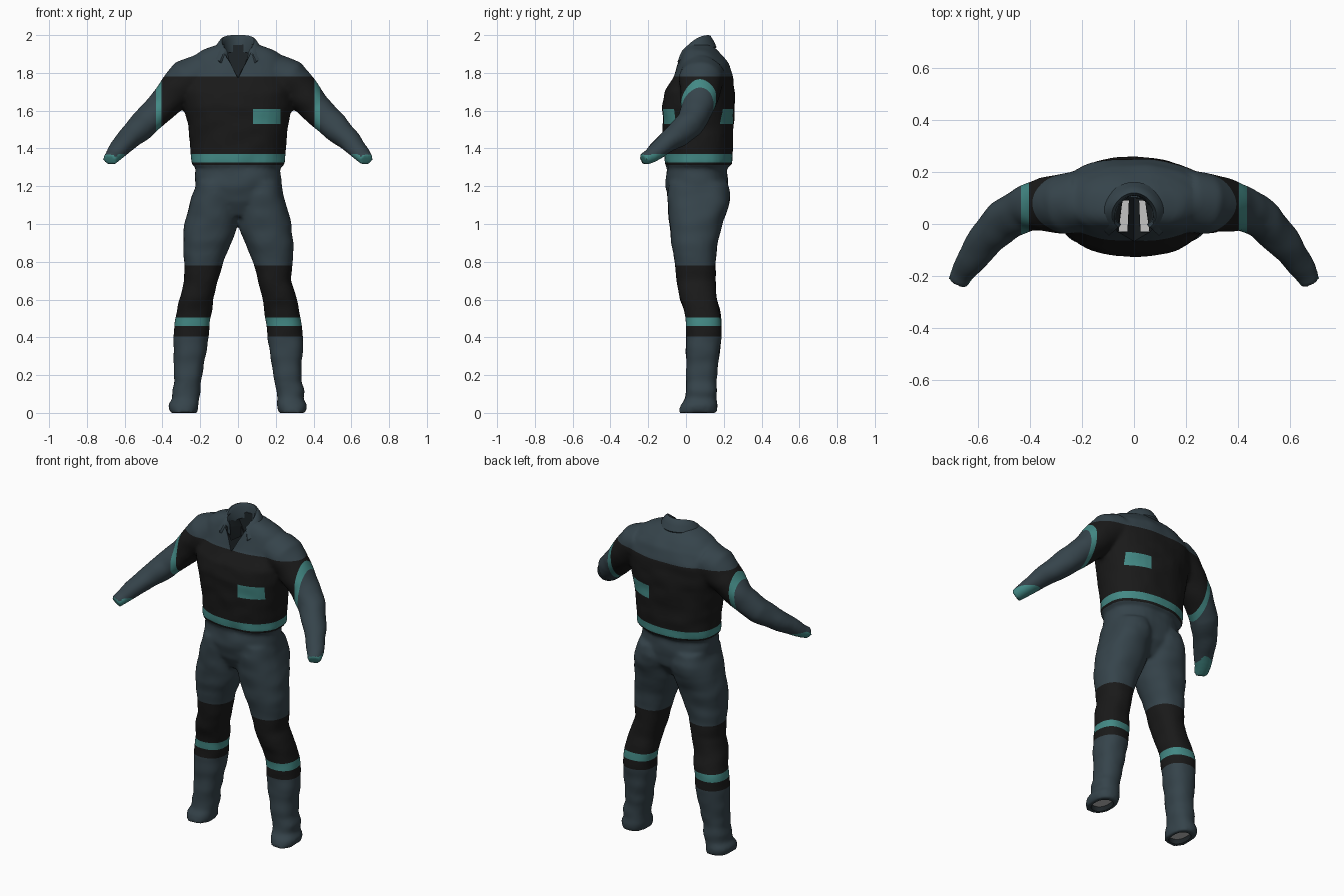
import bpy, bmesh, math
from mathutils import Vector, noise

if "Cube" in bpy.data.objects:
    bpy.data.objects.remove(bpy.data.objects["Cube"], do_unlink=True)


def make_material(name, rgb):
    mat = bpy.data.materials.new(name)
    mat.use_nodes = True
    color = (*rgb, 1)
    mat.diffuse_color = color
    bsdf = next(n for n in mat.node_tree.nodes if n.type == 'BSDF_PRINCIPLED')
    bsdf.inputs["Base Color"].default_value = color
    bsdf.inputs["Roughness"].default_value = .8
    return mat


SLATE, BLACK, TEAL, LINING, PALE = range(5)
materials = [
    make_material("slate cloth", (.036, .057, .070)),
    make_material("black cloth", (.010, .010, .010)),
    make_material("teal stripe", (.056, .25, .235)),
    make_material("dark lining", (.013, .018, .021)),
    make_material("pale lining", (.55, .55, .55)),
]


def new_object(name, bm):
    bmesh.ops.recalc_face_normals(bm, faces=bm.faces)
    mesh = bpy.data.meshes.new(name)
    bm.to_mesh(mesh)
    bm.free()
    obj = bpy.data.objects.new(name, mesh)
    bpy.context.collection.objects.link(obj)
    for mat in materials:
        mesh.materials.append(mat)
    return obj


def smooth(obj, angle):
    bpy.ops.object.select_all(action='DESELECT')
    obj.select_set(True)
    bpy.context.view_layer.objects.active = obj
    bpy.ops.object.shade_smooth_by_angle(angle=math.radians(angle))


def oval(center, u, v, power=2.3, sides=32):
    """Rounded cross-section spanned by the half axes u and v."""
    points = []
    for i in range(sides):
        a = math.tau * i / sides
        c, s = (math.copysign(abs(f) ** (2 / power), f) for f in (math.cos(a), math.sin(a)))
        points.append(center + u * c + v * s)
    return points


def loft(bm, rings):
    """Skin closed rings and cap both ends."""
    loops = [[bm.verts.new(p) for p in ring] for ring in rings]
    n = len(loops[0])
    for a, b in zip(loops, loops[1:]):
        for i in range(n):
            j = (i + 1) % n
            bm.faces.new((a[i], a[j], b[j], b[i]))
    return [bm.faces.new(loops[0]), bm.faces.new(loops[-1])]


def level_ring(z, x0, x1, y0, y1):
    return oval(Vector(((x0 + x1) / 2, (y0 + y1) / 2, z)),
                Vector(((x1 - x0) / 2, 0, 0)), Vector((0, (y1 - y0) / 2, 0)))


# height, half width, front, back
torso = [
    (1.04, .14, -.05, .15), (1.12, .21, -.09, .21), (1.2, .23, -.11, .225),
    (1.26, .23, -.105, .22), (1.3, .225, -.1, .215), (1.312, .25, -.11, .243),
    (1.37, .25, -.115, .247), (1.5, .262, -.122, .252), (1.62, .285, -.127, .257),
    (1.7, .3, -.113, .258), (1.78, .3, -.066, .252), (1.85, .27, -.045, .225),
    (1.89, .235, -.035, .195), (1.92, .19, -.02, .165), (1.95, .11, .0, .13),
]
# height, inner side, outer side, front, back
leg = [
    (0, .215, .36, -.04, .165), (.04, .21, .368, -.03, .168), (.075, .208, .345, -.005, .16),
    (.12, .2, .352, -.003, .165), (.17, .197, .335, .0, .16), (.3, .17, .342, .0, .175),
    (.4, .155, .342, .0, .187), (.5, .145, .335, .0, .187), (.55, .138, .322, -.012, .178),
    (.6, .13, .31, -.033, .163), (.7, .105, .283, -.05, .157), (.8, .08, .287, -.062, .157),
    (.9, .035, .292, -.077, .167), (1.0, .002, .282, -.087, .19), (1.1, -.005, .258, -.095, .228),
    (1.16, -.005, .24, -.1, .235), (1.22, .0, .225, -.095, .22),
]
# centre line, horizontal radius, upright radius
arm = [
    ((.2, .09, 1.79), .12, .11), ((.27, .08, 1.76), .118, .115), ((.34, .075, 1.695), .105, .095),
    ((.42, .06, 1.605), .087, .08), ((.5, .015, 1.525), .08, .075), ((.57, -.06, 1.46), .07, .062),
    ((.63, -.14, 1.4), .056, .047), ((.66, -.19, 1.36), .045, .037), ((.68, -.228, 1.34), .04, .034),
]

# Coverall body: torso, legs and sleeves
bm = bmesh.new()
loft(bm, [level_ring(z, -w, w, f, b) for z, w, f, b in torso])
for side in (1, -1):
    loft(bm, [level_ring(z, side * i, side * o, f, b) for z, i, o, f, b in leg])
    centers = [Vector((side * x, y, z)) for (x, y, z), _, _ in arm]
    rings = []
    for k, (_, flat, tall) in enumerate(arm):
        along = (centers[min(k + 1, len(arm) - 1)] - centers[max(k - 1, 0)]).normalized()
        across = along.cross(Vector((0, 0, 1))).normalized()
        rings.append(oval(centers[k], across * flat, across.cross(along) * tall, 2))
    loft(bm, rings)
blank = new_object("body_blank", bm)

remesh = blank.modifiers.new("fuse", 'REMESH')
remesh.mode = 'VOXEL'
remesh.voxel_size = .011
relax = blank.modifiers.new("relax", 'SMOOTH')
relax.factor = .5
relax.iterations = 7

# Openings: neck, collar well and trouser legs
cutters = []


def add_cutter(name, rings, cap=LINING):
    bm = bmesh.new()
    caps = loft(bm, rings)
    for face in bm.faces:
        face.material_index = LINING
    caps[1].material_index = cap
    cutter = new_object(name, bm)
    cutter.hide_render = True
    cutters.append(cutter)
    cut = blank.modifiers.new(name, 'BOOLEAN')
    cut.operation = 'DIFFERENCE'
    cut.solver = 'EXACT'
    cut.object = cutter


vee = [(0, 1.775), (.075, 1.92), (.075, 2.1), (-.075, 2.1), (-.075, 1.92)]
add_cutter("neck_cutter", [[Vector((x, y, z)) for x, z in vee] for y in (-.3, .1)])
for side in (1, -1):
    well = [(.025, -.03), (.06, -.03), (.045, .09), (.02, .09)]
    add_cutter("well_cutter", [[Vector((side * x, y, z)) for x, y in well] for z in (2.1, 1.5)], PALE)
    sole = [level_ring(z, side * .235, side * .335, -.01, .135) for z in (-.1, .03)]
    add_cutter("hem_cutter", sole, PALE)

bpy.context.view_layer.update()
depsgraph = bpy.context.evaluated_depsgraph_get()
baked = bpy.data.meshes.new_from_object(blank.evaluated_get(depsgraph))
bm = bmesh.new()
bm.from_mesh(baked)
for obj in [blank] + cutters:
    bpy.data.objects.remove(obj, do_unlink=True)

# Soft cloth creases
bm.normal_update()
creases = [v.normal * .006 * noise.noise(Vector((v.co.x * 9, v.co.y * 9, v.co.z * 13))) for v in bm.verts]
for vert, shift in zip(bm.verts, creases):
    vert.co += shift

# Cut clean edges for the colour panels
levels = [.405, .46, .505, .78, 1.312, 1.325, 1.37, 1.53, 1.61, 1.78]
planes = [(Vector((0, 0, z)), Vector((0, 0, 1))) for z in levels]
planes += [(Vector((x, 0, 0)), Vector((1, 0, 0))) for x in (-.435, -.405, .08, .225, .405, .435)]
for point, normal in planes:
    faces = [f for f in bm.faces if f.material_index == SLATE]
    geom = faces + list({e for f in faces for e in f.edges}) + list({v for f in faces for v in f.verts})
    bmesh.ops.bisect_plane(bm, geom=geom, dist=1e-5, plane_co=point, plane_no=normal)


def panel(center, normal):
    x, z = center.x, center.z
    reach = abs(x)
    if reach > .6 and 1 < z < 1.37:
        return TEAL if normal.z < .3 else SLATE
    if reach > .405 and z > 1:
        return TEAL if reach < .435 else SLATE
    if .46 < z < .505 or 1.325 < z < 1.37:
        return TEAL
    if .08 < x < .225 and 1.53 < z < 1.61:
        return TEAL
    return BLACK if .405 < z < .78 or 1.312 < z < 1.78 else SLATE


bm.normal_update()
for face in bm.faces:
    if face.material_index == SLATE:
        face.material_index = panel(face.calc_center_median(), face.normal)
smooth(new_object("coverall_body", bm), 50)

# Folded collar
section = [(-.014, -.09), (-.01, -.02), (0, 0), (.01, -.004), (.026, -.03),
           (.042, -.063), (.034, -.072), (.012, -.05)]
rings = []
for i in range(37):
    t = math.radians(-140 + 280 * i / 36)
    flare = 1 + .175 * (1 - math.cos(t))
    crest = 2 - 4.4 * (.075 * (1 - math.cos(t))) ** 2
    rings.append([Vector((math.sin(t) * (.072 + r) * flare, .045 + math.cos(t) * (.075 + r), crest + dz))
                  for r, dz in section])
bm = bmesh.new()
loft(bm, rings)
smooth(new_object("collar", bm), 60)
